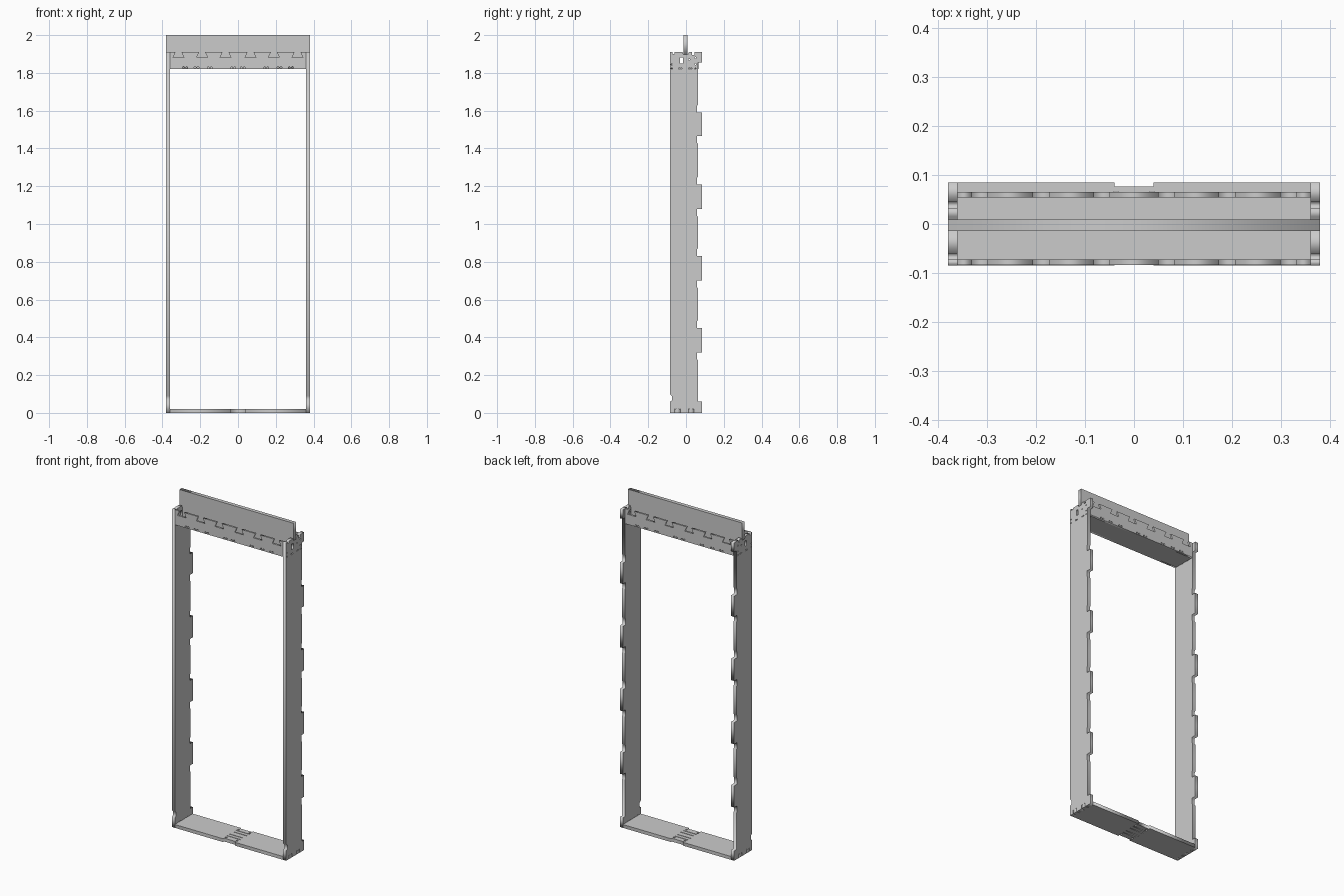
import bpy, bmesh
from math import cos, sin, pi
from mathutils import Matrix

if "Cube" in bpy.data.objects:
    bpy.data.objects.remove(bpy.data.objects["Cube"])

# local (a, b, thickness) axes of a flat board -> world axes
PLANES = {
    'x': Matrix(((0, 0, 1, 0), (1, 0, 0, 0), (0, 1, 0, 0), (0, 0, 0, 1))),
    'y': Matrix(((1, 0, 0, 0), (0, 0, -1, 0), (0, 1, 0, 0), (0, 0, 0, 1))),
    'z': Matrix.Identity(4),
}


def circle(a, b, r, n=10):
    return [(a + r * cos(2 * pi * i / n), b + r * sin(2 * pi * i / n)) for i in range(n)]


def rect(a0, a1, b0, b1):
    return [(a0, b0), (a1, b0), (a1, b1), (a0, b1)]


def board(name, plane, lo, hi, outline, holes=()):
    """Flat cut board: filled outline with holes, extruded from lo to hi."""
    cu = bpy.data.curves.new(name, 'CURVE')
    cu.dimensions = '2D'
    cu.fill_mode = 'BOTH'
    cu.extrude = (hi - lo) / 2
    for loop in [outline, *holes]:
        sp = cu.splines.new('POLY')
        sp.points.add(len(loop) - 1)
        for p, (a, b) in zip(sp.points, loop):
            p.co = (a, b, 0, 1)
        sp.use_cyclic_u = True
    tmp = bpy.data.objects.new(name + "_tmp", cu)
    bpy.context.collection.objects.link(tmp)
    bpy.context.view_layer.update()
    dg = bpy.context.evaluated_depsgraph_get()
    me = bpy.data.meshes.new_from_object(tmp.evaluated_get(dg))
    bpy.data.objects.remove(tmp)
    me.transform(PLANES[plane])
    off = [0, 0, 0]
    off['xyz'.index(plane)] = (lo + hi) / 2
    me.transform(Matrix.Translation(off))
    bm = bmesh.new()
    bm.from_mesh(me)
    bmesh.ops.remove_doubles(bm, verts=bm.verts, dist=1e-5)
    bmesh.ops.recalc_face_normals(bm, faces=bm.faces)
    bm.to_mesh(me)
    bm.free()
    me.name = name
    ob = bpy.data.objects.new(name, me)
    bpy.context.collection.objects.link(ob)
    return ob


W, IN, Y, BACK, TOP = 0.38, 0.36, 0.085, 0.063, 1.91
FINGERS = [(-0.06, -0.03), (0.012, 0.042)]

# side posts: tabbed back edge, notched top and foot
side = [(-Y, 0)]
for a, b in FINGERS:
    side += [(a, 0), (a, 0.02), (a + 0.004, 0.025), (a + 0.008, 0.02),
             (b - 0.008, 0.02), (b - 0.004, 0.025), (b, 0.02), (b, 0)]
side += [(Y, 0), (Y, 0.06), (BACK, 0.06)]
for z0, z1 in [(0.32, 0.45), (0.70, 0.83), (1.08, 1.21), (1.465, 1.59)]:
    side += [(BACK, z0 - 0.04), (BACK - 0.005, z0 - 0.035), (BACK - 0.005, z0),
             (Y, z0), (Y, z1), (BACK - 0.005, z1), (BACK - 0.005, z1 + 0.035),
             (BACK, z1 + 0.04)]
side += [(BACK, 1.855), (Y, 1.855), (Y, TOP), (0.045, TOP), (0.045, 1.895),
         (0.033, 1.895), (0.033, TOP), (0.015, TOP), (0.009, 1.897),
         (-0.014, 1.897), (-0.018, TOP), (-0.06, TOP), (-0.06, 1.9),
         (-0.072, 1.9), (-0.072, TOP), (-Y, TOP),
         (-Y, 0.10), (-0.075, 0.09), (-0.075, 0.065), (-Y, 0.06)]
side_holes = [rect(-0.033, -0.017, 1.85, 1.882)]
side_holes += [circle(y, z, 0.004) for y, z in
               [(-0.076, 1.823), (-0.076, 1.845), (-0.036, 1.823), (-0.025, 1.823),
                (0.017, 1.823), (0.028, 1.823), (0.05, 1.823), (0.05, 1.845),
                (0.017, 1.87), (0.05, 1.88)]]
board("right_post", 'x', IN, W, side, side_holes)
board("left_post", 'x', -W, -IN, side, side_holes)

# lintel faces: dovetail sockets along the top, small relief holes at the bottom
face = [(-IN, 1.82), (IN, 1.82), (IN, TOP)]
for c in (0.315, 0.19, 0.066, -0.066, -0.19, -0.315):
    face += [(c + 0.016, TOP), (c + 0.029, 1.881), (c - 0.029, 1.881), (c - 0.016, TOP)]
face += [(-IN, TOP)]
face_holes = [circle(s * c + d, 1.828, 0.005) for s in (-1, 1)
              for c in (0.28, 0.22, 0.15, 0.025) for d in (-0.008, 0.008)]
board("front_lintel", 'y', -0.084, -0.073, face, face_holes)
board("back_lintel", 'y', 0.054, 0.065, face, face_holes)

# lintel underside
board("lintel_base", 'z', 1.82, 1.84, rect(-IN, IN, -0.073, 0.054))

# upright central board resting in the post notches
board("hanging_board", 'y', -0.014, 0.009,
      [(-IN, 1.84), (IN, 1.84), (IN, 1.897), (W, 1.897), (W, 2.0),
       (-W, 2.0), (-W, 1.897), (-IN, 1.897)])

# sill: finger tabs into the posts, keyed middle joint
half = [(0.04, -0.075), (0.04, -Y), (IN, -Y)]
for a, b in FINGERS:
    half += [(IN, a), (W, a), (W, b), (IN, b)]
half += [(IN, Y), (0.04, Y), (0.04, 0.077)]
sill = half + [(-x, y) for x, y in reversed(half)]
slots = [rect(-0.045, 0.045, y - 0.002, y + 0.002) for y in (-0.04, -0.015, 0.02, 0.045)]
slots += [rect(s * 0.037 - 0.005, s * 0.037 + 0.005, y - 0.006, y + 0.006)
          for s in (-1, 1) for y in (-0.06, 0.06)]
board("sill", 'z', 0, 0.02, sill, slots)
